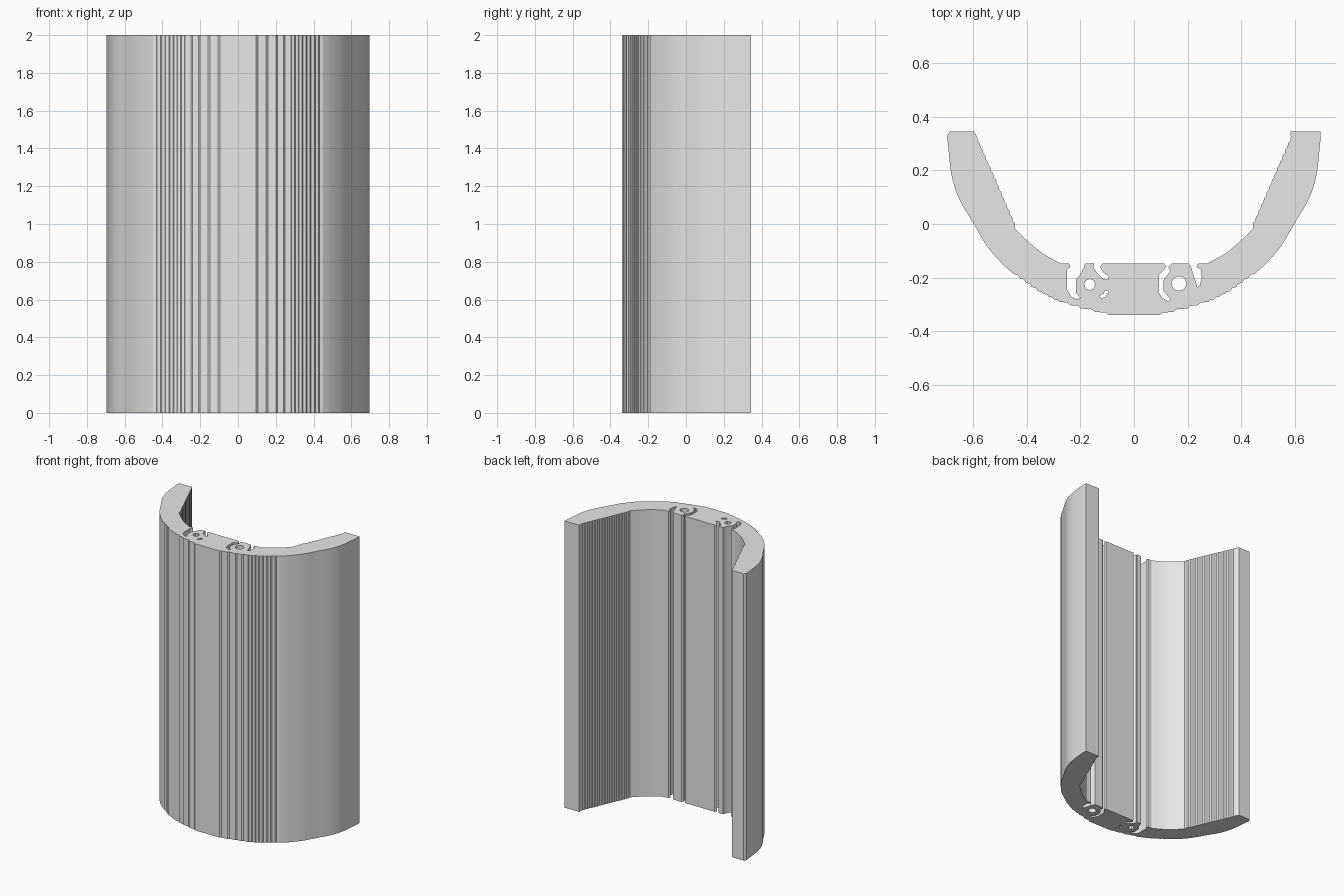
import bpy
import bmesh
from math import cos, sin, tau, radians
from mathutils import Vector

HEIGHT = 2.0

default_cube = bpy.data.objects.get("Cube")
if default_cube:
    bpy.data.objects.remove(default_cube, do_unlink=True)


def rounded(points, cuts=4):
    """Smooth curve passing through the given points."""
    pts = [Vector(p) for p in points]
    pts = [pts[0] * 2 - pts[1]] + pts + [pts[-1] * 2 - pts[-2]]
    result = []
    for before, start, end, after in zip(pts, pts[1:], pts[2:], pts[3:]):
        for i in range(cuts):
            t = i / cuts
            result.append(0.5 * (2 * start + (end - before) * t
                          + (2 * before - 5 * start + 4 * end - after) * t * t
                          + (3 * start - before - 3 * end + after) * t ** 3))
    return result + [pts[-2]]


def stepped(points, cuts, run, rise):
    """Fine stair steps along a path; run and rise set the slope of each tread."""
    result = []
    for start, end in zip(points, points[1:]):
        start, end = Vector(start), Vector(end)
        stride = (end - start) / cuts
        for i in range(cuts):
            corner = start + stride * i
            result += [corner, corner + Vector((stride.x * run, stride.y * rise))]
    return result + [Vector(points[-1])]


def mirrored(points):
    return [(-p[0], p[1]) for p in reversed(points)]


def ring(x, y, radius, sides=20):
    return [(x + radius * cos(tau * i / sides), y + radius * sin(tau * i / sides))
            for i in range(sides)]


# Outer wall: smooth flank, then finely stepped towards the flat front
outer_flank = rounded([(0.695, 0.31), (0.68, 0.18), (0.65, 0.09), (0.6, 0.005),
                       (0.55, -0.08), (0.49, -0.15), (0.45, -0.185)])
outer_steps = stepped([(0.45, -0.185), (0.36, -0.25), (0.28, -0.29)], 4, 0.8, 0.4)
outer_steps += stepped([(0.28, -0.29), (0.2, -0.315), (0.095, -0.34)], 2, 0.8, 0.25)
outer_half = outer_flank + outer_steps[1:]

# Inner wall: stepped slope from the tip, then a smooth cove to the flat back
inner_slope = stepped([(-0.585, 0.325), (-0.445, 0.005)], 14, 0.3, 0.7)
inner_cove = rounded([(-0.443, -0.018), (-0.395, -0.065), (-0.34, -0.11), (-0.272, -0.148)])
inner_left = inner_slope + inner_cove
inner_right = mirrored(inner_left)

# Curved relief slots beside the two bores
right_hook = [(-0.243, -0.148), (-0.237, -0.16), (-0.25, -0.17), (-0.25, -0.245),
              (-0.235, -0.27), (-0.215, -0.28), (-0.2, -0.275), (-0.217, -0.255),
              (-0.217, -0.21), (-0.195, -0.18), (-0.187, -0.163), (-0.183, -0.148)]
right_notch = [(-0.148, -0.148), (-0.152, -0.16), (-0.14, -0.18), (-0.115, -0.205),
               (-0.095, -0.208), (-0.094, -0.195), (-0.115, -0.18), (-0.127, -0.16),
               (-0.118, -0.148)]
left_hook = [(0.113, -0.148), (0.121, -0.16), (0.093, -0.19), (0.092, -0.255),
             (0.105, -0.275), (0.13, -0.29), (0.137, -0.28), (0.11, -0.25),
             (0.11, -0.21), (0.135, -0.175), (0.128, -0.16), (0.14, -0.148)]
left_notch = [(0.205, -0.148), (0.212, -0.16), (0.225, -0.2), (0.236, -0.235),
              (0.245, -0.23), (0.253, -0.2), (0.25, -0.17), (0.233, -0.16),
              (0.24, -0.148)]

# Whole cross-section, running around the shell
outline = [(-0.598, 0.345)] + inner_left
outline += right_hook + right_notch + left_hook + left_notch
outline += inner_right + [(0.583, 0.345), (0.695, 0.345)]
outline += outer_half + mirrored(outer_half)
outline += [(-0.697, 0.33), (-0.685, 0.345)]

# Through holes
right_bore = ring(-0.165, -0.226, 0.021, 8)
left_bore = ring(0.168, -0.222, 0.027)
small_port = [(-0.13, -0.268), (-0.122, -0.277), (-0.108, -0.273), (-0.094, -0.255),
              (-0.098, -0.247), (-0.11, -0.25), (-0.113, -0.26)]

# Filled curve with holes, extruded to full height
section = bpy.data.curves.new("shell_section", "CURVE")
section.dimensions = "2D"
section.fill_mode = "BOTH"
section.extrude = HEIGHT / 2
for loop in (outline, right_bore, left_bore, small_port):
    spline = section.splines.new("POLY")
    spline.points.add(len(loop) - 1)
    for point, place in zip(spline.points, loop):
        point.co = (place[0], place[1], 0, 1)
    spline.use_cyclic_u = True

profile = bpy.data.objects.new("section_profile", section)
bpy.context.collection.objects.link(profile)
depsgraph = bpy.context.evaluated_depsgraph_get()
mesh = bpy.data.meshes.new_from_object(profile.evaluated_get(depsgraph))
bpy.data.objects.remove(profile, do_unlink=True)

# Weld caps to walls
bm = bmesh.new()
bm.from_mesh(mesh)
bmesh.ops.remove_doubles(bm, verts=bm.verts[:], dist=0.0002)
bmesh.ops.recalc_face_normals(bm, faces=bm.faces[:])
bmesh.ops.translate(bm, verts=bm.verts[:], vec=(0, 0, HEIGHT / 2))
bm.to_mesh(mesh)
bm.free()

# Plain grey material
grey = bpy.data.materials.new("plain_grey")
grey.use_nodes = True
colour = (0.8, 0.8, 0.8, 1)
grey.diffuse_color = colour
grey.node_tree.nodes["Principled BSDF"].inputs["Base Color"].default_value = colour
mesh.materials.clear()
mesh.materials.append(grey)

shell = bpy.data.objects.new("curved_shell", mesh)
bpy.context.collection.objects.link(shell)
bpy.ops.object.select_all(action="DESELECT")
shell.select_set(True)
bpy.context.view_layer.objects.active = shell
bpy.ops.object.shade_smooth_by_angle(angle=radians(15))
